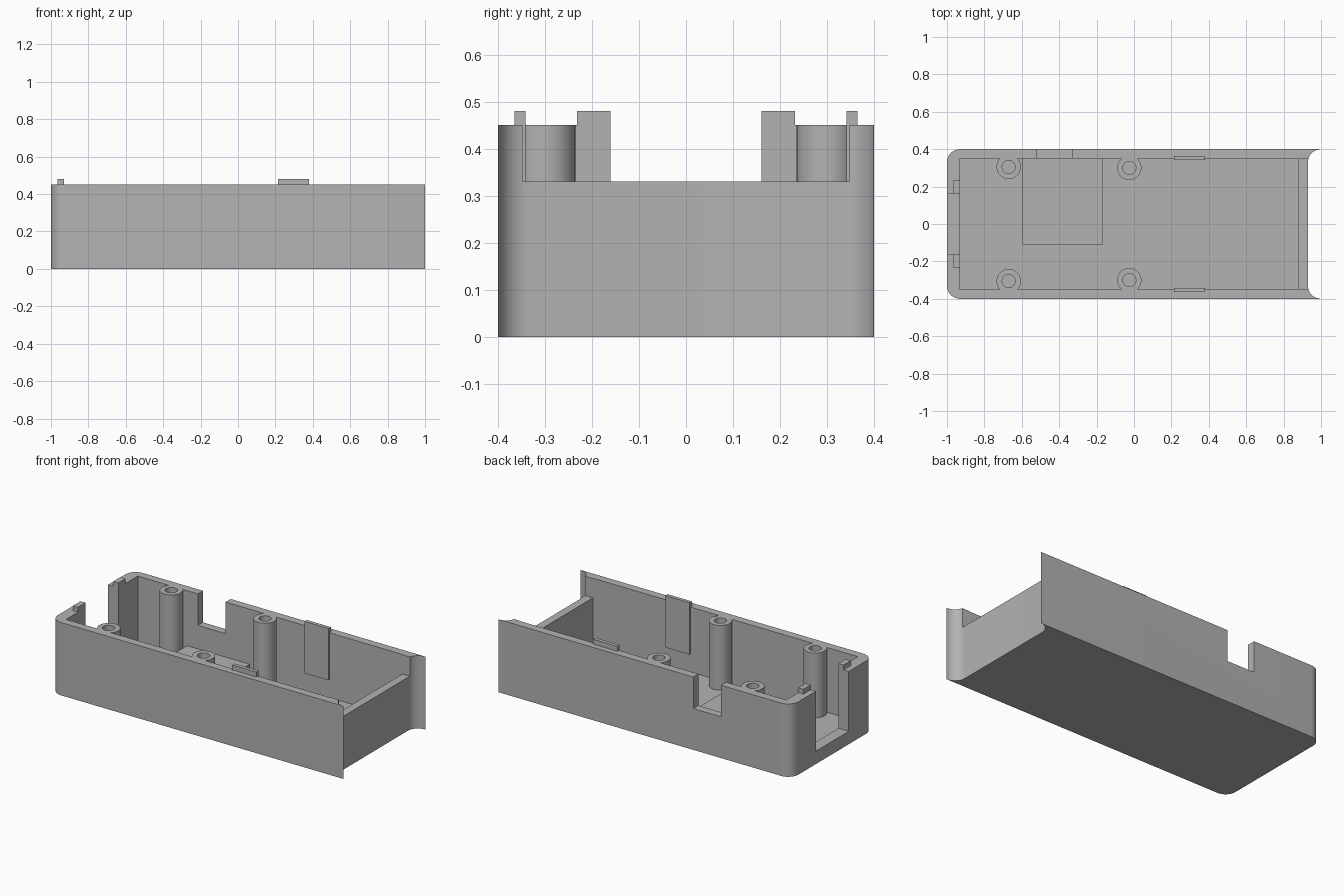
import bpy
import bmesh
from math import pi, cos, sin

cube = bpy.data.objects.get("Cube")
if cube:
    bpy.data.objects.remove(cube, do_unlink=True)

grey = bpy.data.materials.new("plain grey")
grey.use_nodes = True
grey.diffuse_color = (0.45, 0.45, 0.45, 1)
grey.node_tree.nodes["Principled BSDF"].inputs["Base Color"].default_value = (0.45, 0.45, 0.45, 1)


def prism(name, outline, z0, z1):
    """Closed upright prism from a counter-clockwise outline."""
    bm = bmesh.new()
    base = bm.faces.new([bm.verts.new((x, y, z0)) for x, y in outline])
    top = bmesh.ops.extrude_face_region(bm, geom=[base])["geom"]
    bmesh.ops.translate(bm, vec=(0, 0, z1 - z0),
                        verts=[v for v in top if isinstance(v, bmesh.types.BMVert)])
    bmesh.ops.recalc_face_normals(bm, faces=bm.faces[:])
    mesh = bpy.data.meshes.new(name)
    bm.to_mesh(mesh)
    bm.free()
    mesh.materials.append(grey)
    obj = bpy.data.objects.new(name, mesh)
    bpy.context.collection.objects.link(obj)
    return obj


def box(name, x0, x1, y0, y1, z0, z1):
    return prism(name, [(x0, y0), (x1, y0), (x1, y1), (x0, y1)], z0, z1)


def arc(cx, cy, r, a0, a1, n=12):
    return [(cx + r * cos(a0 + (a1 - a0) * i / n), cy + r * sin(a0 + (a1 - a0) * i / n))
            for i in range(n + 1)]


def cylinder(name, x, y, r, z0, z1):
    return prism(name, arc(x, y, r, 0, 2 * pi, 40)[:-1], z0, z1)


def combine(target, tool, operation):
    """Apply a boolean and discard the tool object."""
    tool.hide_render = True
    mod = target.modifiers.new("bool", "BOOLEAN")
    mod.operation = operation
    mod.solver = "EXACT"
    mod.object = tool
    bpy.context.view_layer.objects.active = target
    bpy.ops.object.modifier_apply(modifier=mod.name)
    bpy.data.objects.remove(tool, do_unlink=True)


R, W, H, FLOOR = 0.07, 0.4, 0.45, 0.05

# Tray body: convex corners at one end, concave flared corners at the other
outline = (arc(1, -W + R, R, 1.5 * pi, pi)
           + arc(1, W - R, R, pi, 0.5 * pi)
           + arc(-1 + R, W - R, R, 0.5 * pi, pi)
           + arc(-1 + R, -W + R, R, pi, 1.5 * pi))
body = prism("tray_body", outline, 0, H)
combine(body, box("cavity", -0.93, 0.88, -0.35, 0.35, FLOOR, 1), "DIFFERENCE")

# Raised pad on the floor, running into the back wall
combine(body, box("pad", -0.595, -0.165, -0.11, 0.37, 0.02, 0.11), "UNION")

# Screw posts merged with the side walls
posts = [(x, side * y) for x, y in ((-0.67, 0.305), (-0.025, 0.3)) for side in (-1, 1)]
for x, y in posts:
    combine(body, cylinder("post", x, y, 0.065, 0.02, H), "UNION")
for x, y in posts:
    combine(body, cylinder("hole", x, y, 0.035, 0.1, 1), "DIFFERENCE")

# Openings: low end wall, tall slot in the other end, notch in the back wall
combine(body, box("low_end", 0.85, 1.1, -0.347, 0.347, 0.33, 1), "DIFFERENCE")
combine(body, box("end_slot", -1.1, -0.9, -0.16, 0.16, 0.08, 1), "DIFFERENCE")
combine(body, box("back_notch", -0.52, -0.33, 0.3, 0.5, 0.255, 1), "DIFFERENCE")

# Locating tabs on the side walls and beside the end slot
parts = [body]
for side, word in ((-1, "front"), (1, "back")):
    y0, y1 = sorted((side * 0.341, side * 0.364))
    parts.append(box(word + "_wall_tab", 0.215, 0.38, y0, y1, 0.16, 0.48))
    y0, y1 = sorted((side * 0.16, side * 0.232))
    parts.append(box(word + "_end_tab", -0.965, -0.93, y0, y1, 0.4, 0.48))

bpy.ops.object.select_all(action="DESELECT")
for obj in parts:
    obj.select_set(True)
bpy.context.view_layer.objects.active = body
bpy.ops.object.shade_smooth_by_angle(angle=pi / 6)
